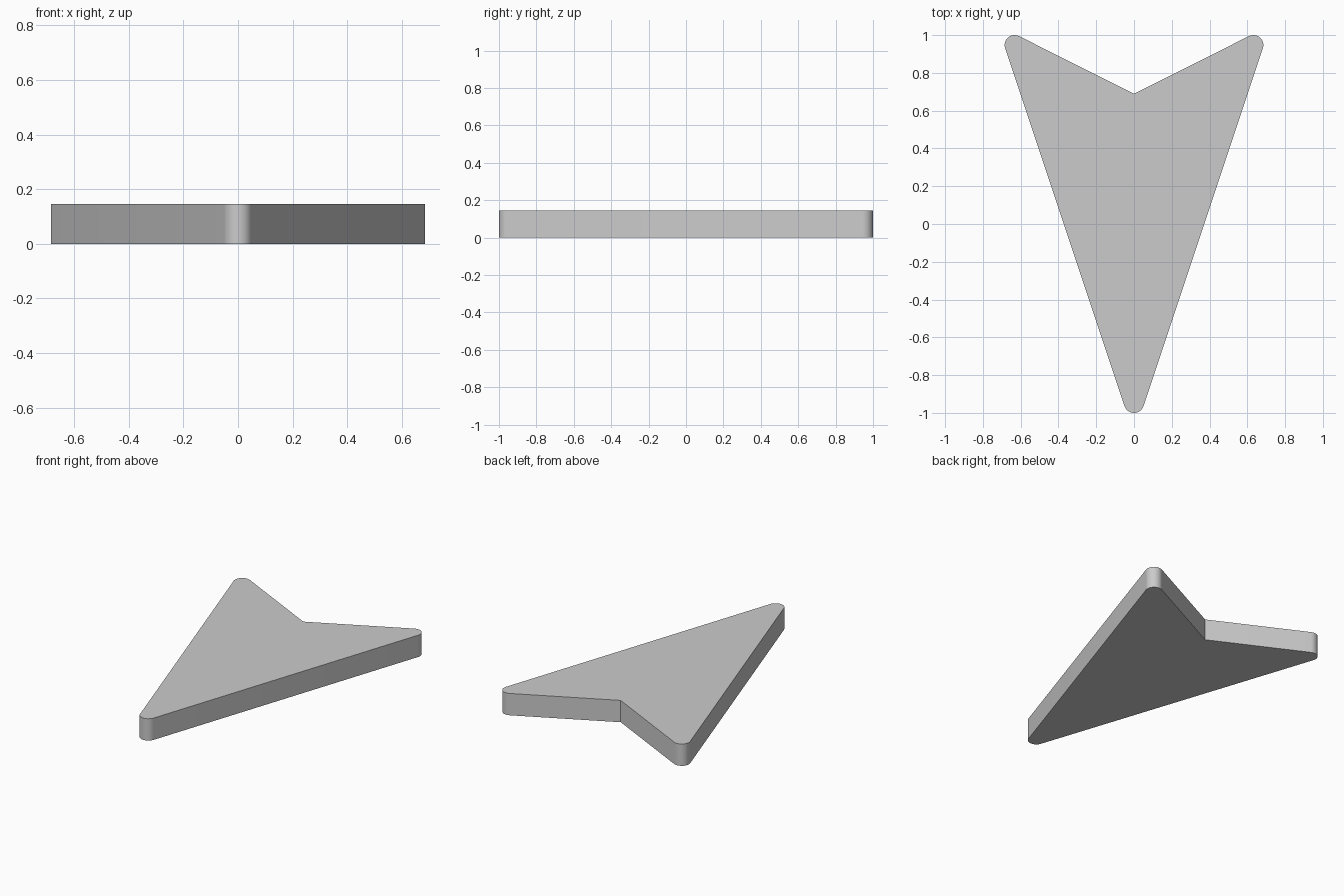
import bpy, bmesh
from math import sin, cos, atan2, pi, radians

if "Cube" in bpy.data.objects:
    bpy.data.objects.remove(bpy.data.objects["Cube"])

R, HEIGHT, NOTCH_Y = 0.053, 0.146, 0.69
TIP, WING = (0, -1 + R), (0.685 - R, 1 - R)


def arc(center, a0, a1, steps):
    return [(center[0] + R * cos(a0 + (a1 - a0) * i / steps),
             center[1] + R * sin(a0 + (a1 - a0) * i / steps)) for i in range(steps + 1)]


# Right half of the outline: tip, wing corner, notch
side = atan2(WING[1] - TIP[1], WING[0] - TIP[0]) - pi / 2
back = pi / 2 + atan2(1, 2)
half = arc(TIP, -pi / 2, side, 10) + arc(WING, side, back, 18) + [(0, NOTCH_Y)]
outline = half + [(-x, y) for x, y in reversed(half[1:-1])]

# Extrude the outline into a flat arrowhead plate
bm = bmesh.new()
base = bm.faces.new([bm.verts.new((x, y, 0)) for x, y in outline])
top = bmesh.ops.extrude_face_region(bm, geom=[base], use_keep_orig=True)
bmesh.ops.translate(bm, vec=(0, 0, HEIGHT),
                    verts=[v for v in top["geom"] if isinstance(v, bmesh.types.BMVert)])
bmesh.ops.recalc_face_normals(bm, faces=bm.faces)
mesh = bpy.data.meshes.new("arrowhead_plate")
bm.to_mesh(mesh)
bm.free()
plate = bpy.data.objects.new("arrowhead_plate", mesh)
bpy.context.collection.objects.link(plate)

# Smooth rounded corners, crisp rims and notch
bpy.context.view_layer.objects.active = plate
plate.select_set(True)
bpy.ops.object.shade_smooth_by_angle(angle=radians(30))
